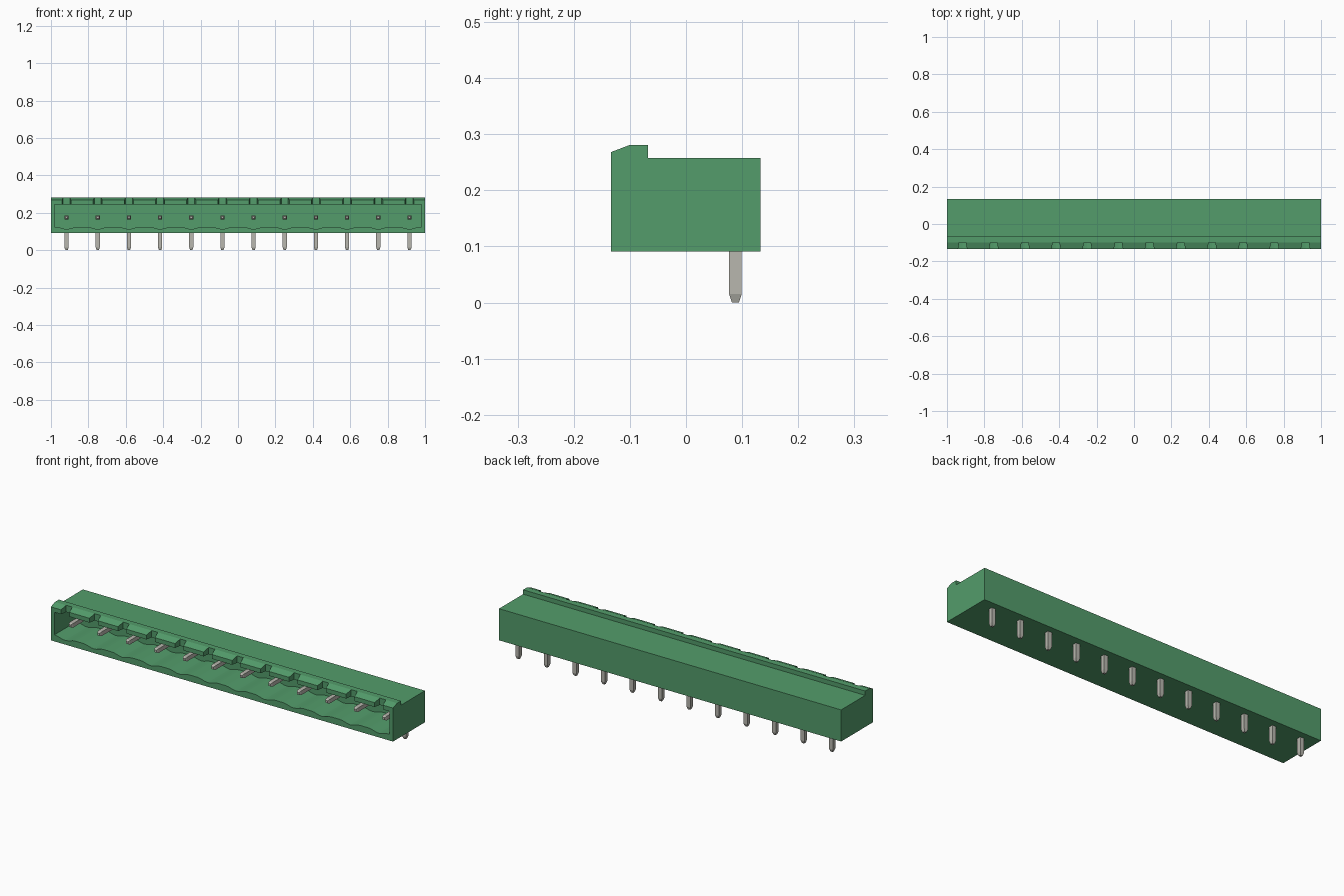
import bpy, bmesh, math
from mathutils import Vector

cube = bpy.data.objects.get("Cube")
if cube:
    bpy.data.objects.remove(cube, do_unlink=True)


def material(name, colour):
    m = bpy.data.materials.new(name)
    m.use_nodes = True
    m.diffuse_color = (*colour, 1)
    bsdf = next(n for n in m.node_tree.nodes if n.type == 'BSDF_PRINCIPLED')
    bsdf.inputs["Base Color"].default_value = (*colour, 1)
    return m


green = material("green plastic", (0.087, 0.335, 0.147))
metal = material("tinned metal", (0.48, 0.475, 0.425))

COUNT, PITCH = 12, 2 / 12
PIN_X = [(i - (COUNT - 1) / 2) * PITCH for i in range(COUNT)]
FRONT, BACK, BASE = -0.134, 0.133, 0.091


def finish(bm, name, mat):
    bmesh.ops.recalc_face_normals(bm, faces=bm.faces)
    mesh = bpy.data.meshes.new(name)
    bm.to_mesh(mesh)
    bm.free()
    mesh.materials.append(mat)
    ob = bpy.data.objects.new(name, mesh)
    bpy.context.scene.collection.objects.link(ob)
    return ob


def prism(bm, points, direction):
    """Extrude a closed outline of 3D points along a direction."""
    face = bm.faces.new([bm.verts.new(p) for p in points])
    out = bmesh.ops.extrude_face_region(bm, geom=[face])
    moved = [v for v in out["geom"] if isinstance(v, bmesh.types.BMVert)]
    bmesh.ops.translate(bm, verts=moved, vec=direction)


def pin_shaft(bm, start, tip, half, taper):
    """Square shaft from start to tip with a tapered end."""
    start, tip = Vector(start), Vector(tip)
    axis = (tip - start).normalized()
    u = Vector((1, 0, 0))
    w = axis.cross(u)
    rings = []
    for centre, r in ((start, half), (tip - axis * taper, half), (tip, half * 0.55)):
        rings.append([bm.verts.new(centre + u * a * r + w * b * r)
                      for a, b in ((-1, -1), (1, -1), (1, 1), (-1, 1))])
    for lower, upper in zip(rings, rings[1:]):
        for i in range(4):
            j = (i + 1) % 4
            bm.faces.new((lower[i], lower[j], upper[j], upper[i]))
    bm.faces.new(rings[0])
    bm.faces.new(rings[-1])


# Housing: side profile with the raised latch ridge along the front
bm = bmesh.new()
side = [(FRONT, BASE), (BACK, BASE), (BACK, 0.258), (-0.068, 0.258),
        (-0.068, 0.281), (-0.1, 0.281), (FRONT, 0.268)]
prism(bm, [(-1, y, z) for y, z in side], (2, 0, 0))
housing = finish(bm, "housing", green)

# Socket cavity with a shallow trough in the floor under each pin
bm = bmesh.new()
outline = [(0.98, 0.245), (-0.98, 0.245), (-0.98, 0.125)]
for x in PIN_X:
    for k in range(-4, 5):
        t = k / 4
        outline.append((x + t * 0.06, 0.125 - 0.006 * (1 + math.cos(math.pi * t))))
outline.append((0.98, 0.125))
prism(bm, [(x, FRONT - 0.05, z) for x, z in outline], (0, 0.05 + 0.184, 0))
cavity = finish(bm, "cavity_cutter", green)

# Flared coding notches through the front lip
bm = bmesh.new()
for x in PIN_X:
    plan = [(-0.026, FRONT - 0.01), (0.026, FRONT - 0.01), (0.018, -0.1), (-0.018, -0.1)]
    prism(bm, [(x + dx, y, 0.235) for dx, y in plan], (0, 0, 0.1))
notches = finish(bm, "notch_cutter", green)

for cutter in (cavity, notches):
    mod = housing.modifiers.new(cutter.name, 'BOOLEAN')
    mod.operation, mod.solver, mod.object = 'DIFFERENCE', 'EXACT', cutter
bpy.context.view_layer.update()
cut = bpy.data.meshes.new_from_object(
    housing.evaluated_get(bpy.context.evaluated_depsgraph_get()))
housing.modifiers.clear()
housing.data = cut
for cutter in (cavity, notches):
    bpy.data.objects.remove(cutter, do_unlink=True)

# Contact pins inside the socket and solder pins below
bm = bmesh.new()
for x in PIN_X:
    pin_shaft(bm, (x, 0.06, 0.175), (x, -0.095, 0.175), 0.011, 0.012)
finish(bm, "contact_pins", metal)

bm = bmesh.new()
for x in PIN_X:
    pin_shaft(bm, (x, 0.088, 0.1), (x, 0.088, 0), 0.0112, 0.015)
finish(bm, "solder_pins", metal)
